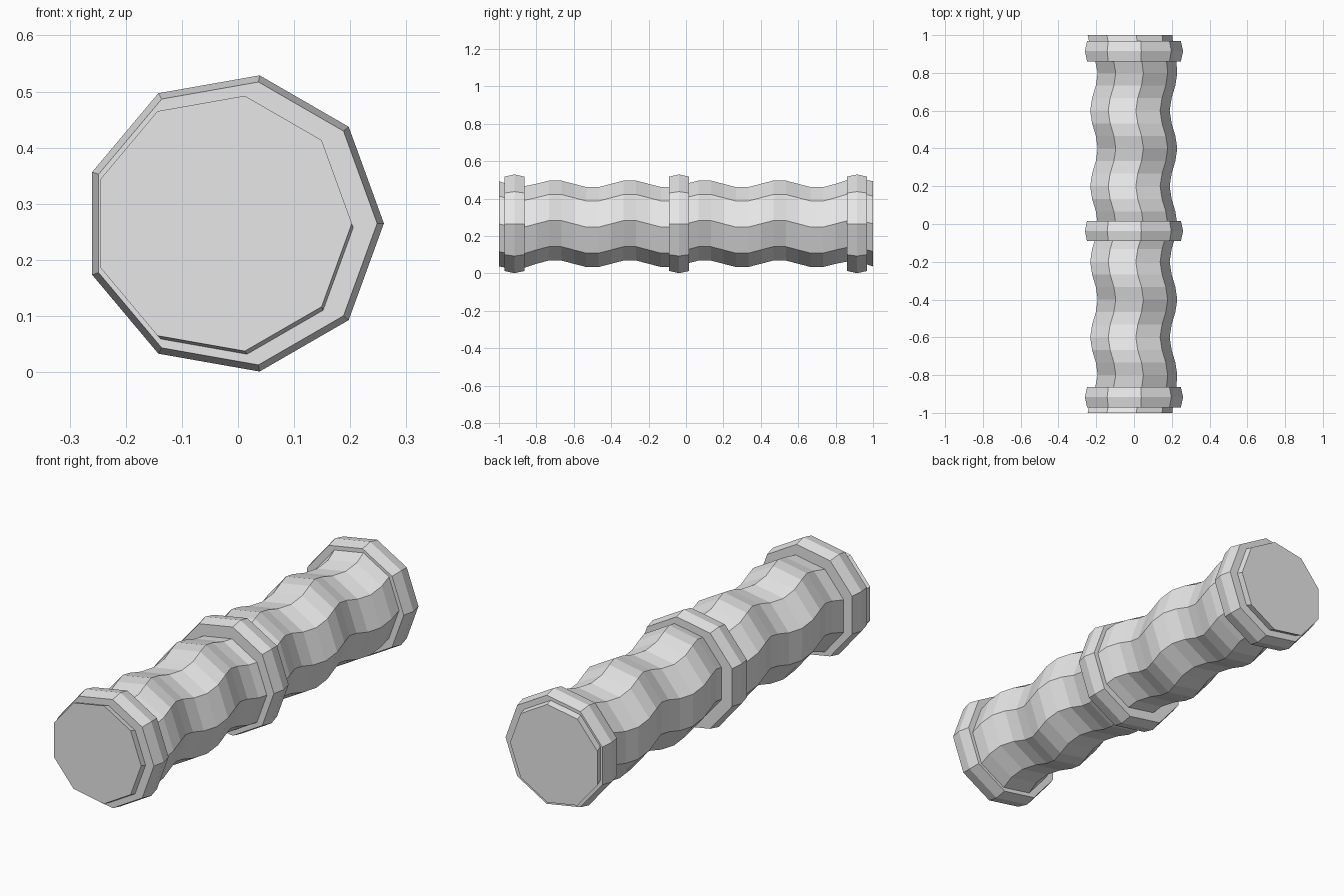
import bpy, bmesh, math

if "Cube" in bpy.data.objects:
    bpy.data.objects.remove(bpy.data.objects["Cube"])

SIDES, CX, CZ = 9, -0.008, 0.265

grey = bpy.data.materials.new("light grey")
grey.diffuse_color = (0.8, 0.8, 0.8, 1)
grey.use_nodes = True
grey.node_tree.nodes["Principled BSDF"].inputs["Base Color"].default_value = grey.diffuse_color


def loft(name, stations):
    """Nine-sided solid along y from (y, radius, x centre, z centre) stations."""
    bm = bmesh.new()
    rings = []
    for y, r, cx, cz in stations:
        ring = []
        for i in range(SIDES):
            a = 2 * math.pi * i / SIDES
            ring.append(bm.verts.new((cx + r * math.cos(a), y, cz + r * math.sin(a))))
        rings.append(ring)
    for p, q in zip(rings, rings[1:]):
        for i in range(SIDES):
            j = (i + 1) % SIDES
            bm.faces.new((p[i], p[j], q[j], q[i]))
    bm.faces.new(rings[0])
    bm.faces.new(rings[-1])
    bmesh.ops.recalc_face_normals(bm, faces=bm.faces)
    me = bpy.data.meshes.new(name)
    bm.to_mesh(me)
    bm.free()
    me.materials.append(grey)
    ob = bpy.data.objects.new(name, me)
    bpy.context.collection.objects.link(ob)
    return ob


# Shaft: its centre winds in a gentle spiral, ends flare slightly
stations = []
for k in range(31):
    y = -1 + k / 15
    t = 2 * math.pi * y / 0.4
    r = 0.217 + 0.014 * max(0.0, (abs(y) - 0.8) / 0.2)
    stations.append((y, r, CX + 0.02 * math.cos(t), CZ + 0.02 * math.sin(t)))
loft("spiral_shaft", stations)

# Collars: thick rings with a slightly raised middle edge
for name, y in (("front_collar", -0.917), ("middle_collar", -0.037), ("back_collar", 0.915)):
    loft(name, [(y - 0.054, 0.256, CX, CZ), (y, 0.268, CX, CZ), (y + 0.054, 0.256, CX, CZ)])
